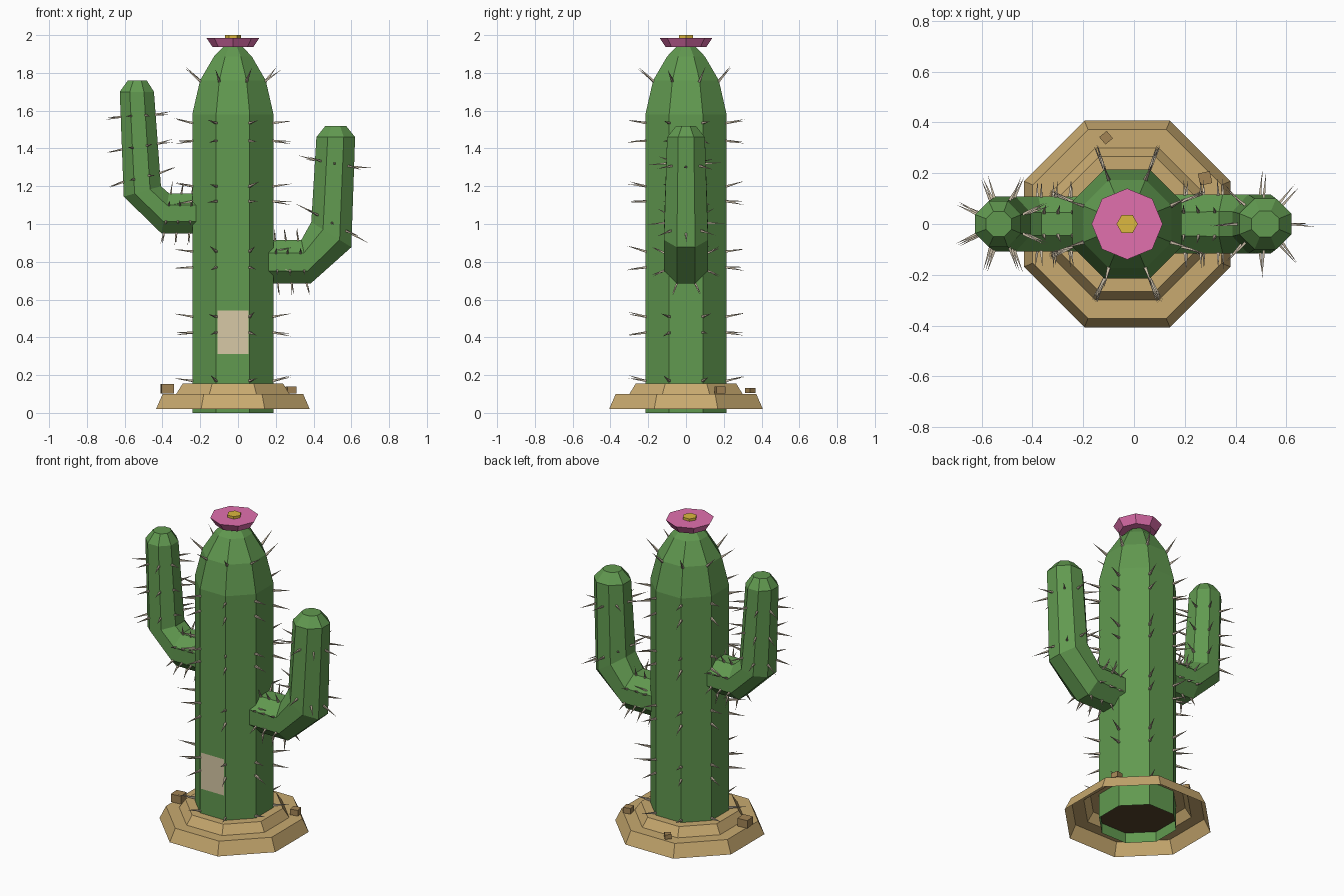
import bpy, math, random
from mathutils import Vector, Matrix

if "Cube" in bpy.data.objects:
    bpy.data.objects.remove(bpy.data.objects["Cube"])

random.seed(4)
CX = -0.027                       # trunk axis
K = 1 / math.cos(math.pi / 8)     # flat-to-corner ratio of an octagon


def material(name, col):
    m = bpy.data.materials.new(name)
    m.diffuse_color = (*col, 1)
    m.use_nodes = True
    m.node_tree.nodes["Principled BSDF"].inputs["Base Color"].default_value = m.diffuse_color
    return m


GREEN = material("green", (0.12, 0.32, 0.08))
SAND = material("sand", (0.58, 0.40, 0.16))
STONE = material("stone", (0.36, 0.23, 0.09))
SOIL = material("soil", (0.09, 0.055, 0.025))
PINK = material("pink", (0.75, 0.16, 0.42))
YELLOW = material("yellow", (0.72, 0.48, 0.05))
BEIGE = material("beige", (0.68, 0.58, 0.38))
SPINE = material("spine", (0.58, 0.50, 0.38))


def make(name, verts, faces, mat):
    me = bpy.data.meshes.new(name)
    me.from_pydata([tuple(v) for v in verts], [], faces)
    me.materials.append(mat)
    ob = bpy.data.objects.new(name, me)
    bpy.context.collection.objects.link(ob)
    return ob


def loft(name, rings, mat, cap_top=True, cap_bottom=False):
    n = len(rings[0])
    verts = [v for r in rings for v in r]
    faces = [(i * n + j, i * n + (j + 1) % n, (i + 1) * n + (j + 1) % n, (i + 1) * n + j)
             for i in range(len(rings) - 1) for j in range(n)]
    if cap_top:
        faces.append(tuple(range(len(verts) - n, len(verts))))
    if cap_bottom:
        faces.append(tuple(reversed(range(n))))
    return make(name, verts, faces, mat)


def circle(r, z, n=8, turn=0.5):
    return [Vector((CX + r * math.cos((j + turn) * math.tau / n),
                    r * math.sin((j + turn) * math.tau / n), z)) for j in range(n)]


# trunk (open underneath), soil plug, stepped sand mound
body = [(0.215, 0), (0.215, 1.58), (0.174, 1.76), (0.10, 1.887), (0.052, 1.937)]
loft("trunk", [circle(r * K, z) for r, z in body], GREEN)
make("soil_plug", circle(0.214 * K, 0.065), [tuple(reversed(range(8)))], SOIL)
mound = [(0.407, 0.02), (0.372, 0.10), (0.30, 0.10), (0.266, 0.155), (0.215, 0.155)]
loft("sand_mound", [circle(r * K, z) for r, z in mound], SAND, cap_top=False)

# flower
loft("flower_petals", [circle(0.108, 1.937, 8, 0), circle(0.14, 1.985, 8, 0)], PINK, True, True)
loft("flower_center", [circle(0.042, 1.98, 6, 0), circle(0.042, 2.0, 6, 0)], YELLOW)

# front patch
make("front_patch", [(CX + sx * 0.082, -0.218, z) for sx, z in
                     ((-1, 0.312), (1, 0.312), (1, 0.542), (-1, 0.542))], [(0, 1, 2, 3)], BEIGE)

# pebbles
for x, y, s, a in ((-0.375, -0.06, 0.066, 5), (0.28, 0.18, 0.048, 12), (-0.11, 0.34, 0.038, 40)):
    bpy.ops.mesh.primitive_cube_add(size=1, location=(x, y, 0.1 + 0.33 * s + 0.006),
                                    rotation=(0, 0, math.radians(a)))
    ob = bpy.context.object
    ob.name = "pebble"
    ob.scale = (s, s, s * 0.75)
    ob.data.materials.append(STONE)

# spines are gathered into one mesh of thin four-sided cones
sv, sf = [], []


def spine(base, direction, length=0.11, r=0.009):
    d = Vector(direction).normalized()
    d = (d + Vector([random.uniform(-0.12, 0.12) for _ in range(3)])).normalized()
    a = d.orthogonal().normalized()
    b = d.cross(a)
    k = len(sv)
    root = Vector(base) - d * 0.008
    sv.extend([root + a * r, root + b * r, root - a * r, root - b * r, root + d * length])
    sf.extend([(k + i, k + (i + 1) % 4, k + 4) for i in range(4)])
    sf.append((k + 3, k + 2, k + 1, k))


for row, z in enumerate((0.17, 0.425, 0.51, 0.77, 0.855, 1.12, 1.20, 1.44, 1.535, 1.76)):
    r = 0.176 * K if z > 1.7 else 0.215 * K
    lift = 0.9 if z > 1.7 else 0.2 if row % 2 == 0 else -0.08
    for p in circle(r, z):
        spine(p, (p.x - CX, p.y, lift * r))


# arms: each ring is an outer point, an inner point (x, z) and a half depth in y
def arm(name, rings):
    loops = []
    for (ox, oz), (ix, iz), h in rings:
        mid = Vector(((ox + ix) / 2, 0, (oz + iz) / 2))
        half = Vector(((ox - ix) / 2, 0, (oz - iz) / 2))
        loops.append([mid + half * K * math.cos((j + .5) * math.tau / 8)
                      + Vector((0, h * K * math.sin((j + .5) * math.tau / 8), 0))
                      for j in range(8)])
    if rings[-1][0][0] < 0:
        loops = [l[::-1] for l in loops]
    loft(name, loops, GREEN)
    return loops


def arm_spines(loops, seg, ts, on_corner, length, picks=range(8)):
    for t in ts:
        ring = [a.lerp(b, t) for a, b in zip(loops[seg], loops[seg + 1])]
        c = sum(ring, Vector()) / 8
        for j in picks:
            p = ring[j] if on_corner else (ring[j] + ring[(j + 1) % 8]) / 2
            spine(p, p - c, length, 0.008)


right = arm("right_arm", [((0.12, 0.685), (0.12, 0.915), 0.115),
                          ((0.385, 0.685), (0.335, 0.915), 0.117),
                          ((0.60, 0.877), (0.388, 1.01), 0.117),
                          ((0.62, 1.46), (0.415, 1.46), 0.10),
                          ((0.572, 1.52), (0.463, 1.52), 0.052)])
left = arm("left_arm", [((-0.16, 0.95), (-0.16, 1.162), 0.108),
                        ((-0.405, 0.95), (-0.365, 1.162), 0.109),
                        ((-0.605, 1.145), (-0.408, 1.20), 0.108),
                        ((-0.626, 1.70), (-0.445, 1.70), 0.09),
                        ((-0.583, 1.76), (-0.483, 1.76), 0.05)])
arm_spines(right, 0, (0.35, 0.62, 0.92), True, 0.075)
arm_spines(right, 2, (0.12, 0.73), False, 0.11)
arm_spines(left, 0, (0.4, 0.68, 0.95), True, 0.075)
arm_spines(left, 2, (0.14, 0.45, 0.76), True, 0.10)
make("spines", sv, sf, SPINE)
